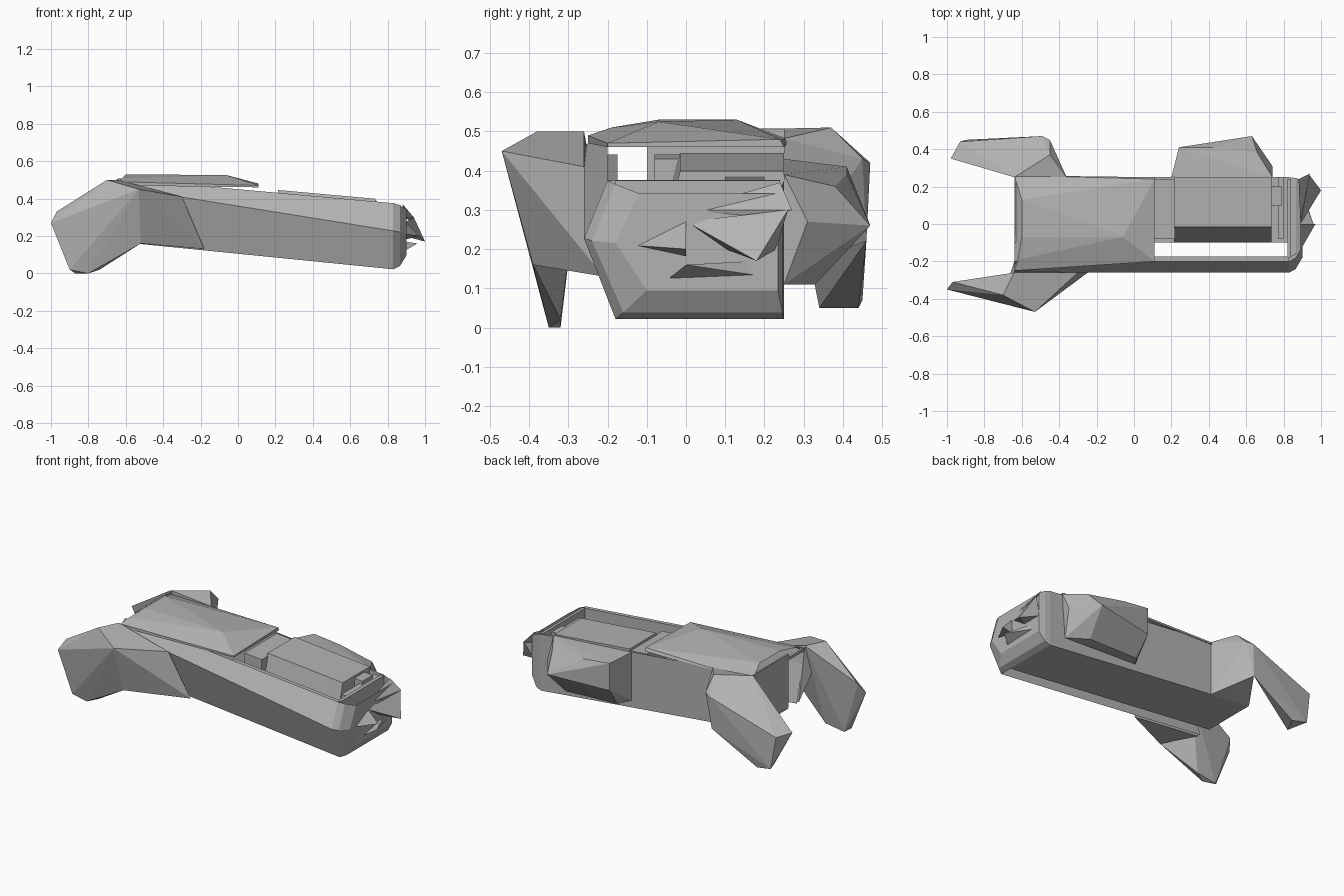
import bpy, bmesh

cube = bpy.data.objects.get("Cube")
if cube:
    bpy.data.objects.remove(cube, do_unlink=True)

# One plain grey for the whole craft
grey = bpy.data.materials.new("hull grey")
grey.use_nodes = True
colour = (.45, .45, .45, 1)
grey.diffuse_color = colour
grey.node_tree.nodes["Principled BSDF"].inputs["Base Color"].default_value = colour

TAIL, BOW = -.64, .83
PORT_SIDE = .25
SLOT_EDGE = -.1


# The craft slopes down toward the bow, so heights follow x
def deck_height(x):
    return .45 - .09 * x


def chine_height(x):
    return .36 - .16 * x


def keel_height(x):
    return .105 - .1 * x


def finish(name, bm):
    mesh = bpy.data.meshes.new(name)
    bm.to_mesh(mesh)
    bm.free()
    mesh.materials.append(grey)
    obj = bpy.data.objects.new(name, mesh)
    bpy.context.collection.objects.link(obj)


def solid(name, points):
    """Faceted solid wrapped around a few corner points."""
    bm = bmesh.new()
    for point in points:
        bm.verts.new(point)
    bmesh.ops.convex_hull(bm, input=bm.verts[:])
    loose = [vert for vert in bm.verts if not vert.link_faces]
    bmesh.ops.delete(bm, geom=loose, context='VERTS')
    bmesh.ops.dissolve_limit(bm, angle_limit=.02, verts=bm.verts[:], edges=bm.edges[:])
    bmesh.ops.recalc_face_normals(bm, faces=bm.faces[:])
    finish(name, bm)


def slab(name, x_range, y_range, depth, lift=0, flare=0):
    """Block whose top follows the deck slope; flare widens its inner foot."""
    inner, outer = y_range
    corners = []
    for x in x_range:
        top = deck_height(x) + lift
        corners += [(x, inner, top), (x, outer, top)]
        corners += [(x, inner - flare, top - depth), (x, outer, top - depth)]
    solid(name, corners)


def limb(side, root, joint, tip):
    """Shoulder from hull to joint, then a blade from joint to tip."""
    solid(side + "_shoulder", root + joint)
    solid(side + "_blade", root[:1] + joint + tip)


def hull_ring(x, inset):
    top = deck_height(x) - inset / 3
    low = keel_height(x) + inset
    return [(x, inset - .2, top), (x, inset - .26, chine_height(x)),
            (x, inset - .18, low), (x, SLOT_EDGE, low),
            (x, PORT_SIDE - inset / 5, low), (x, PORT_SIDE - inset / 5, top)]


# Main hull shell, open on top, with a long slot in its floor
bm = bmesh.new()
rings = [[bm.verts.new(point) for point in hull_ring(x, inset)]
         for x, inset in ((TAIL, 0), (BOW, 0), (.865, .02), (.9, .08))]
for n, (rear, front) in enumerate(zip(rings, rings[1:])):
    for i in range(5):
        if n or i != 2:
            bm.faces.new((rear[i], rear[i + 1], front[i + 1], front[i]))
bm.faces.new(rings[-1])
finish("hull", bm)
slab("tail_plate", (TAIL, TAIL + .01), (SLOT_EDGE, PORT_SIDE), depth=.33)

# Raised rear deck
solid("rear_deck", [
    (TAIL, -.25, .49), (TAIL, -.25, .47), (TAIL, .26, .47), (TAIL, .26, .48),
    (-.62, -.19, .51), (-.6, -.07, .53), (-.6, .13, .53), (-.06, -.07, .525),
    (.11, -.2, .47), (.11, .24, .48), (.11, -.2, .46), (.11, PORT_SIDE, .46)])

# Rims, step and block in the open bay
slab("side_rim", (.1, BOW), (-.2, -.175), depth=.15)
slab("bow_rim", (.82, .84), (-.18, .24), depth=.2)
slab("bay_step", (.1, .22), (-.08, .24), depth=.1)
slab("bay_block", (.215, .735), (-.015, PORT_SIDE), depth=.32, lift=.015, flare=.085)
slab("bay_bracket", (.77, .8), (-.08, PORT_SIDE), depth=.08, lift=-.02)
slab("bay_link", (.72, .79), (.1, .2), depth=.08)

# Side pod
solid("side_pod", [
    (.2, PORT_SIDE, .43), (.24, .41, .41), (.42, .41, .39), (.66, .38, .36),
    (.74, PORT_SIDE, .39), (.74, .31, .27), (.63, .47, .26), (.24, .41, .24),
    (.2, PORT_SIDE, .13), (.25, .32, .12), (.6, .33, .11), (.72, PORT_SIDE, .11)])

# Right rear limb
limb("right",
     root=[(TAIL, -.26, .5), (TAIL, -.2, .17), (-.36, -.24, .16),
           (-.3, -.26, .41), (-.18, -.21, .13)],
     joint=[(-.53, -.47, .45), (-.52, -.39, .16), (-.7, -.38, .5)],
     tip=[(-.97, -.31, .33), (-1, -.35, .27), (-.9, -.35, .02),
          (-.87, -.32, 0), (-.8, -.35, 0), (-.74, -.32, .02)])

# Left rear limb
limb("left",
     root=[(x, PORT_SIDE, height(x)) for height in (deck_height, keel_height)
           for x in (TAIL, -.36)],
     joint=[(-.45, .37, .51), (-.45, .45, .43), (-.49, .47, .42), (-.5, .46, .22)],
     tip=[(-.98, .35, .28), (-.93, .44, .27), (-.9, .45, .07),
          (-.85, .34, .05), (-.8, .44, .05)])

# Jagged shards on the bow
solid("bow_shard_right", [(.89, -.14, .21), (.89, 0, .28), (.97, 0, .2), (.89, 0, .18)])
solid("bow_shard_top", [(.89, 0, .3), (.88, .24, .37), (.94, .27, .3), (.92, .2, .28)])
solid("bow_shard_left", [(.89, 0, .27), (.89, .1, .2), (1, .18, .17), (.94, .26, .3), (.89, .23, .2)])
solid("bow_shard_low", [(.89, -.05, .12), (.89, .18, .17), (.96, 0, .16), (.89, .2, .13)])
